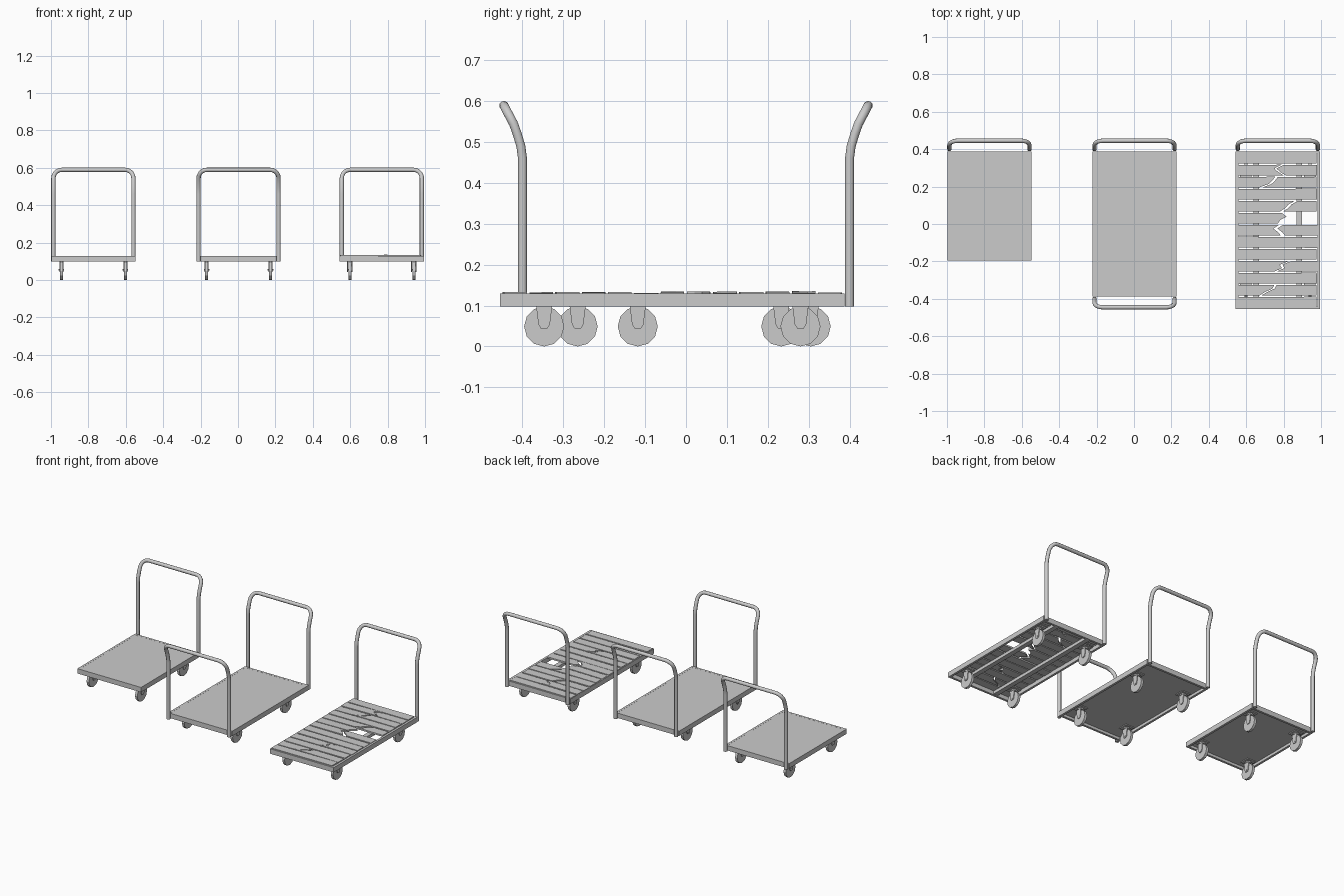
import bpy, bmesh, math, random
from mathutils import Matrix, Vector

if "Cube" in bpy.data.objects:
    bpy.data.objects.remove(bpy.data.objects["Cube"])
random.seed(4)
W = 0.225          # half width of every cart
Z0, Z1 = 0.098, 0.129   # frame bottom / top


def finish(name, bm, smooth=False):
    bmesh.ops.recalc_face_normals(bm, faces=bm.faces[:])
    me = bpy.data.meshes.new(name)
    bm.to_mesh(me)
    bm.free()
    ob = bpy.data.objects.new(name, me)
    bpy.context.collection.objects.link(ob)
    if smooth:
        bpy.ops.object.select_all(action='DESELECT')
        ob.select_set(True)
        bpy.context.view_layer.objects.active = ob
        bpy.ops.object.shade_smooth_by_angle(angle=math.radians(50))
    return ob


def add_box(bm, x0, x1, y0, y1, z0, z1):
    m = Matrix.Translation(((x0 + x1) / 2, (y0 + y1) / 2, (z0 + z1) / 2))
    bmesh.ops.create_cube(bm, size=1, matrix=m @ Matrix.Diagonal((x1 - x0, y1 - y0, z1 - z0, 1)))


def add_prism(bm, pts, offset):
    # extrude a closed outline along an offset vector
    face = bm.faces.new([bm.verts.new(p) for p in pts])
    res = bmesh.ops.extrude_face_region(bm, geom=[face], use_keep_orig=True)
    verts = [g for g in res['geom'] if isinstance(g, bmesh.types.BMVert)]
    bmesh.ops.translate(bm, vec=offset, verts=verts)
    return verts


def add_cyl(bm, r, depth, sides, matrix):
    bmesh.ops.create_cone(bm, cap_ends=True, segments=sides, radius1=r, radius2=r,
                          depth=depth, matrix=matrix)


def frame(name, cx, y0, y1):
    t, bm = 0.014, bmesh.new()
    for s in (-1, 1):
        a, b = sorted((cx + s * W, cx + s * (W - t)))
        add_box(bm, a, b, y0, y1, Z0, Z1)
    for a, b in ((y0, y0 + t), (y1 - t, y1)):
        add_box(bm, cx - W + t, cx + W - t, a, b, Z0, Z1)
    finish(name + "_frame", bm)


def handle(name, cx, y_end, side):
    # bent tube: upright legs, flaring outwards, rounded top corners
    lean = [(0.098, 0), (0.46, 0), (0.49, 0.004), (0.52, 0.013), (0.545, 0.022)]
    h, c = W - 0.011, 0.044
    half = [(-h, z, d) for z, d in lean]
    for k in range(1, 6):
        a = math.radians(18 * k)
        z = 0.545 + c * math.sin(a)
        half.append((-h + c * (1 - math.cos(a)), z, 0.022 + (z - 0.545) * 0.53))
    path = half + [(-x, z, d) for x, z, d in reversed(half)]
    cu = bpy.data.curves.new("tube", 'CURVE')
    cu.dimensions = '3D'
    cu.bevel_depth, cu.bevel_resolution, cu.use_fill_caps = 0.0115, 3, True
    sp = cu.splines.new('POLY')
    sp.points.add(len(path) - 1)
    for p, (x, z, d) in zip(sp.points, path):
        p.co = (cx + x, y_end + side * (0.012 + d), z, 1)
    tmp = bpy.data.objects.new("tube", cu)
    bpy.context.collection.objects.link(tmp)
    bpy.context.view_layer.update()
    me = bpy.data.meshes.new_from_object(tmp.evaluated_get(bpy.context.evaluated_depsgraph_get()))
    bpy.data.objects.remove(tmp)
    bm = bmesh.new()
    bm.from_mesh(me)
    finish(name + "_handle", bm, True)


def caster(name, x, y):
    roll = Matrix.Rotation(math.pi / 2, 4, 'Y')
    bm = bmesh.new()
    add_cyl(bm, 0.049, 0.016, 12, Matrix.Translation((x, y, 0.049)) @ roll)
    finish(name + "_wheel", bm)
    # fork cheeks, axle, swivel and mounting plate
    bm = bmesh.new()
    prof = [(-0.02, 0.102), (-0.014, 0.054), (-0.008, 0.044), (0.008, 0.044), (0.014, 0.054), (0.02, 0.102)]
    for s in (-1, 1):
        verts = add_prism(bm, [(x + s * 0.010, y + a, z) for a, z in prof], Vector((s * 0.004, 0, 0)))
    add_cyl(bm, 0.005, 0.03, 8, Matrix.Translation((x, y, 0.055)) @ roll)
    add_box(bm, x - 0.014, x + 0.014, y - 0.02, y + 0.02, 0.099, 0.104)
    add_cyl(bm, 0.018, 0.012, 12, Matrix.Translation((x, y, 0.108)))
    add_box(bm, x - 0.03, x + 0.03, y - 0.03, y + 0.03, 0.110, 0.117)
    finish(name + "_fork", bm)


def panel_deck(name, cx, y0, y1):
    bm = bmesh.new()
    t = 0.013
    add_box(bm, cx - W + t, cx + W - t, y0 + t, y1 - t, 0.115, 0.1285)
    finish(name + "_deck", bm)


def plank(i, yc, xa, xb, jag_a=None, jag_b=None):
    # board whose broken ends follow a zigzag
    hw = 0.0285
    steps = (-1, -0.35, 0.3, 1)
    right = [(xb + (jag_b[k] if jag_b else 0), yc + s * hw) for k, s in enumerate(steps)]
    left = [(xa + (jag_a[k] if jag_a else 0), yc + s * hw) for k, s in enumerate(steps)]
    bm = bmesh.new()
    z = 0.122 + random.uniform(-0.001, 0.002)
    add_prism(bm, [(x, y, z) for x, y in right + left[::-1]], Vector((0, 0, 0.010)))
    # slight skew, broken ends lifted a little
    piv = Vector(((xa + xb) / 2, yc, 0.127))
    rot = Matrix.Rotation(random.uniform(-0.008, 0.008), 4, 'Z')
    if jag_a or jag_b:
        rot = rot @ Matrix.Rotation((0.014 if jag_a else -0.014) * random.uniform(0.2, 1), 4, 'Y')
    bmesh.ops.rotate(bm, cent=piv, matrix=rot.to_3x3(), verts=bm.verts[:])
    finish(f"plank_{i}", bm)


# name, centre x, deck y range, caster y pair, handle ends
carts = [("short_cart", -0.773, -0.195, 0.388, (-0.118, 0.305), (1,)),
         ("double_cart", 0.003, -0.388, 0.388, (-0.265, 0.233), (1, -1)),
         ("broken_cart", 0.769, -0.455, 0.388, (-0.347, 0.280), (1,))]
for name, cx, y0, y1, wheels, ends in carts:
    frame(name, cx, y0, y1)
    for s in ends:
        handle(name, cx, y1 if s > 0 else y0, s)
    for wy in wheels:
        for s in (-1, 1):
            caster(name, cx + s * 0.171, wy)
    if name != "broken_cart":
        panel_deck(name, cx, y0, y1)

# rails under the planks of the broken cart
bm = bmesh.new()
for x in (0.654, 0.884):
    add_box(bm, x - 0.015, x + 0.015, -0.441, 0.374, 0.102, 0.121)
finish("plank_rails", bm)

# planks: index -> (break x, gap, zigzag)
breaks = {1: (0.78, 0.012, (0.02, -0.01, -0.03, 0.01)),
          2: (0.72, 0.014, (-0.05, 0.0, 0.02, 0.035)),
          4: (0.81, 0.016, (-0.03, 0.0, 0.015, 0.05)),
          5: (0.78, None, (-0.01, 0.0, 0.035, 0.01)),
          6: (0.765, 0.022, (0.02, 0.005, -0.02, 0.01)),
          9: (0.78, 0.014, (-0.03, 0.01, 0.0, 0.05)),
          11: (0.72, 0.012, (-0.05, -0.02, 0.02, 0.03))}
for i in range(13):
    yc = 0.352 - 0.0642 * i
    xa, xb = 0.548 + random.uniform(-0.003, 0.003), 0.979 + random.uniform(-0.004, 0.003)
    if i not in breaks:
        plank(i, yc, xa, xb)
        continue
    bx, gap, jag = breaks[i]
    plank(f"{i}_left", yc, xa, bx, jag_b=jag)
    if gap:
        plank(f"{i}_right", yc, bx + gap, xb, jag_a=jag)
